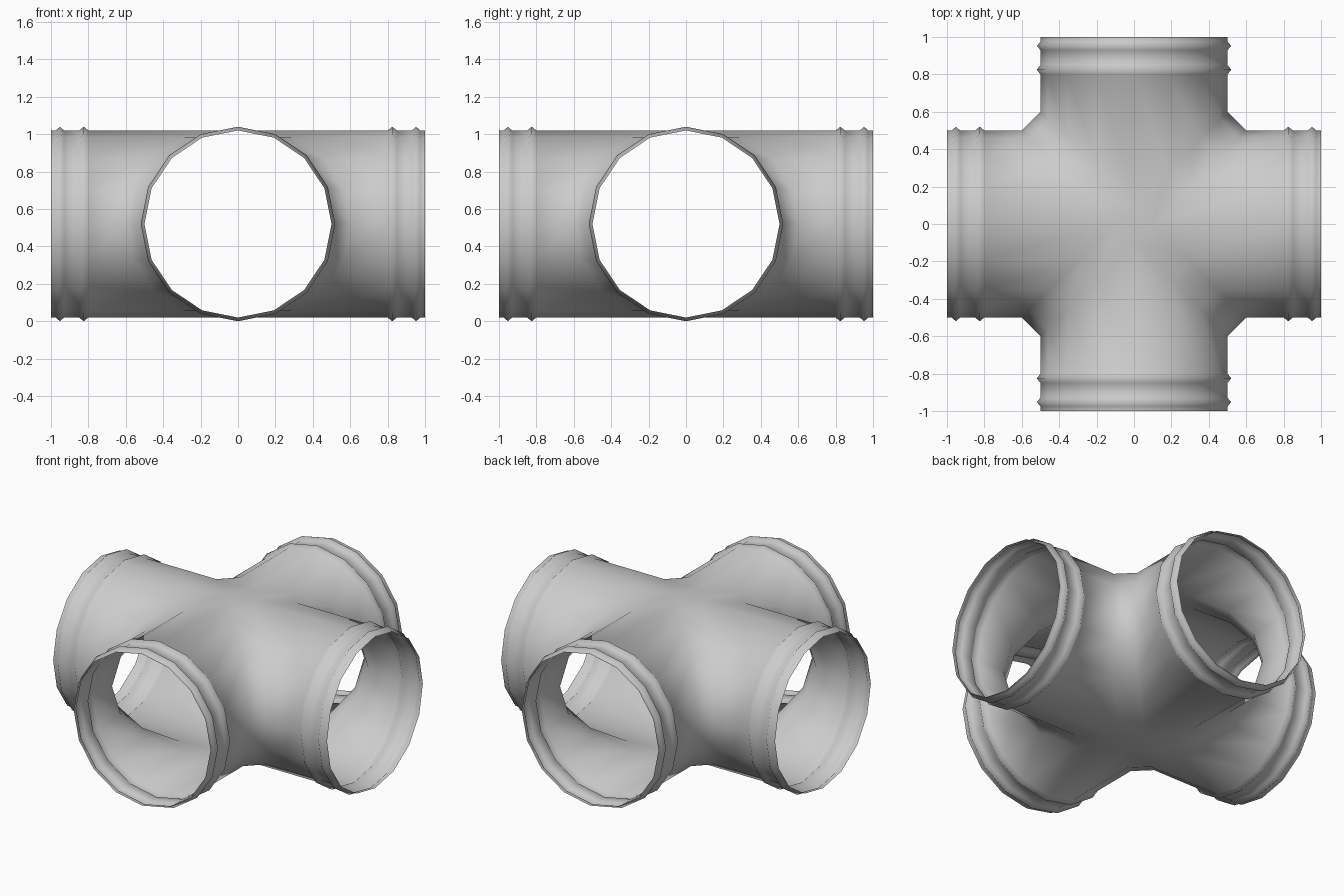
import bpy
import bmesh
from math import sin, cos, pi
from mathutils import Matrix, Vector

cube = bpy.data.objects.get("Cube")
if cube:
    bpy.data.objects.remove(cube, do_unlink=True)

SIDES = 16
RADIUS = 0.5
RIDGE = 0.52
CHAMFER = 0.1
CENTRE_Z = 0.52

# Distance along a branch and radius, from the junction outwards
COLLAR = [(0.80, RADIUS), (0.825, RIDGE), (0.85, RADIUS),
          (0.93, RADIUS), (0.952, RIDGE), (0.975, RADIUS), (1.0, RADIUS)]

bm = bmesh.new()


def quad(points, turn):
    bm.faces.new([bm.verts.new(turn @ Vector(p)) for p in points])


def rim(i, x=None, r=RADIUS):
    """Point on a branch; without x it lies on the chamfered mouth."""
    a = 2 * pi * i / SIDES
    y, z = r * sin(a), r * cos(a)
    return (abs(y) + CHAMFER if x is None else x, y, z)


def swap(p):
    return (p[1], p[0], p[2])


for k in range(4):
    turn = Matrix.Rotation(k * pi / 2, 4, 'Z')
    # Branch tube with two raised ridges near its open end
    for i in range(SIDES):
        stations = [(None, RADIUS)] + COLLAR
        for (x0, r0), (x1, r1) in zip(stations, stations[1:]):
            quad([rim(i, x0, r0), rim(i, x1, r1),
                  rim(i + 1, x1, r1), rim(i + 1, x0, r0)], turn)
    # Chamfer strip joining this branch to the next one
    for i in range(SIDES // 2):
        a, b = rim(i), rim(i + 1)
        quad([a, b, swap(b), swap(a)], turn)

# Small flat patches where the crowns and the undersides cross
for z in (RADIUS, -RADIUS):
    quad([(CHAMFER, 0, z), (0, CHAMFER, z), (-CHAMFER, 0, z), (0, -CHAMFER, z)],
         Matrix.Identity(4))

bmesh.ops.remove_doubles(bm, verts=bm.verts, dist=0.0005)
bmesh.ops.recalc_face_normals(bm, faces=bm.faces)
bm.normal_update()
crown = max(bm.faces, key=lambda f: f.calc_center_median().z - f.calc_center_median().xy.length)
if crown.normal.z < 0:
    bmesh.ops.reverse_faces(bm, faces=bm.faces)
for face in bm.faces:
    face.smooth = True
bmesh.ops.translate(bm, verts=bm.verts, vec=(0, 0, CENTRE_Z))

mesh = bpy.data.meshes.new("cross_pipe")
bm.to_mesh(mesh)
bm.free()

# Plain grey metal
grey = bpy.data.materials.new("light_grey")
grey.use_nodes = True
colour = (0.6, 0.6, 0.6, 1)
grey.diffuse_color = colour
grey.node_tree.nodes["Principled BSDF"].inputs["Base Color"].default_value = colour
mesh.materials.append(grey)

pipe = bpy.data.objects.new("cross_pipe", mesh)
bpy.context.scene.collection.objects.link(pipe)
